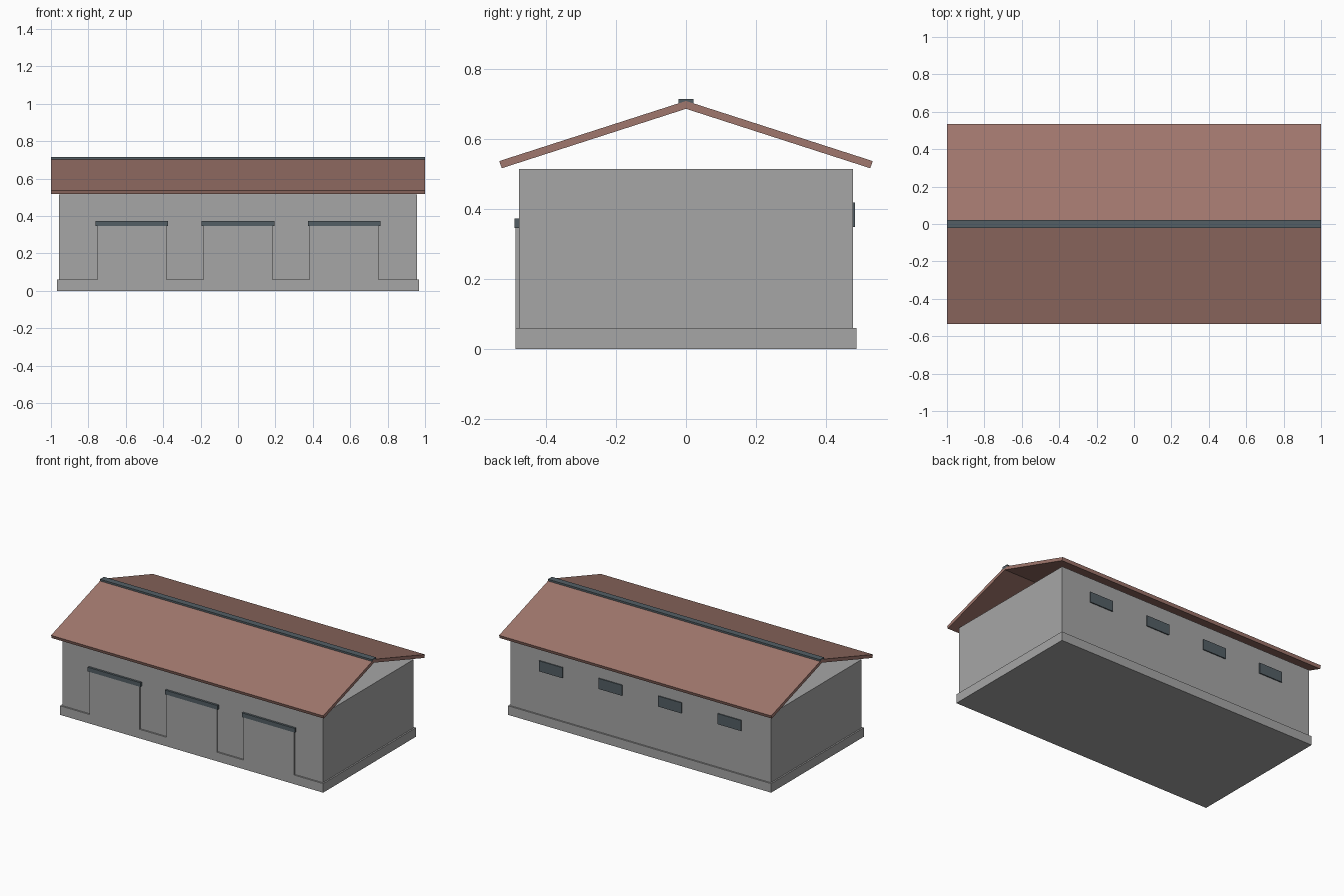
import bpy

if "Cube" in bpy.data.objects:
    bpy.data.objects.remove(bpy.data.objects["Cube"])


def material(name, rgb):
    m = bpy.data.materials.new(name)
    m.diffuse_color = (*rgb, 1.0)
    m.use_nodes = True
    m.node_tree.nodes["Principled BSDF"].inputs["Base Color"].default_value = m.diffuse_color
    return m


GREY = material("concrete grey", (0.38, 0.38, 0.38))
BROWN = material("roof brown", (0.352, 0.184, 0.153))
SLATE = material("slate trim", (0.087, 0.114, 0.130))


def prism(name, profile, x0, x1, mat):
    """Extrude a (y, z) outline along x."""
    n = len(profile)
    verts = [(x, y, z) for x in (x0, x1) for y, z in profile]
    faces = [tuple(range(n))[::-1], tuple(range(n, 2 * n))]
    faces += [(i, (i + 1) % n, (i + 1) % n + n, i + n) for i in range(n)]
    mesh = bpy.data.meshes.new(name)
    mesh.from_pydata(verts, [], faces)
    mesh.materials.append(mat)
    ob = bpy.data.objects.new(name, mesh)
    bpy.context.collection.objects.link(ob)
    return ob


def box(name, x, y, z, mat):
    return prism(name, [(y[0], z[0]), (y[1], z[0]), (y[1], z[1]), (y[0], z[1])],
                 x[0], x[1], mat)


# Plinth and walls (open gables, flat wall top)
box("plinth", (-0.967, 0.967), (-0.487, 0.487), (0, 0.06), GREY)
box("walls", (-0.957, 0.957), (-0.477, 0.477), (0.06, 0.514), GREY)

# Roof slopes, mitred at the ridge and cut square at the eaves
slope = [(0, 0.6865), (0.527, 0.5165), (0.534, 0.537), (0, 0.709)]
prism("roof_back", slope, -1, 1, BROWN)
prism("roof_front", [(-y, z) for y, z in reversed(slope)], -1, 1, BROWN)
box("ridge_cap", (-1, 1), (-0.021, 0.021), (0.697, 0.714), SLATE)

# Front doors with lintels
for i, cx in enumerate((-0.567, 0, 0.567)):
    box(f"door_{i + 1}", (cx - 0.185, cx + 0.185), (-0.487, -0.477), (0.06, 0.347), GREY)
    box(f"lintel_{i + 1}", (cx - 0.194, cx + 0.194), (-0.491, -0.477), (0.345, 0.373), SLATE)

# High windows along the back
for i, cx in enumerate((-0.656, -0.219, 0.219, 0.656)):
    box(f"window_{i + 1}", (cx - 0.086, cx + 0.086), (0.476, 0.484), (0.348, 0.418), SLATE)
